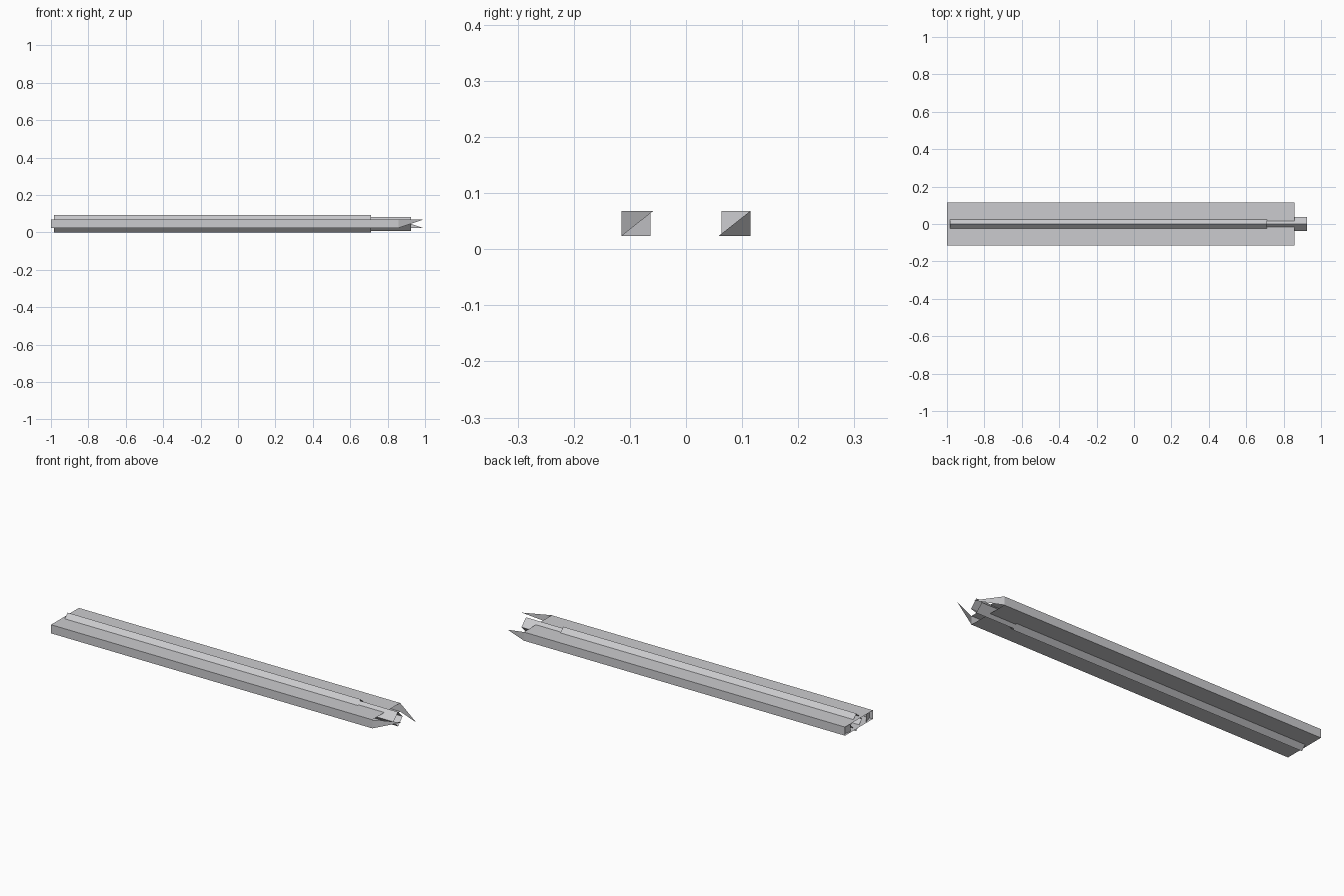
import bpy

if "Cube" in bpy.data.objects:
    bpy.data.objects.remove(bpy.data.objects["Cube"])

grey = bpy.data.materials.new("light_grey")
grey.diffuse_color = (0.6, 0.6, 0.62, 1)
grey.use_nodes = True
grey.node_tree.nodes["Principled BSDF"].inputs["Base Color"].default_value = grey.diffuse_color

W, Z0, Z1, ZC = 0.115, 0.0235, 0.0685, 0.046   # sleeve half width, bottom, top, axis


def add(name, verts, faces):
    me = bpy.data.meshes.new(name)
    me.from_pydata(verts, [], faces)
    me.materials.append(grey)
    ob = bpy.data.objects.new(name, me)
    bpy.context.collection.objects.link(ob)
    return ob


def open_tube(name, section, x0, x1):
    """Sweep a closed (y, z) section along x, leaving both ends open."""
    n = len(section)
    verts = [(x, y, z) for x in (x0, x1) for y, z in section]
    faces = [(i, i + n, (i + 1) % n + n, (i + 1) % n)[::-1] for i in range(n)]
    return add(name, verts, faces)


def diamond(r):
    return [(-r, ZC), (0, ZC - r), (r, ZC), (0, ZC + r)]


# flat outer sleeve and the two nested diamond rods
open_tube("outer_sleeve", [(-W, Z1), (-W, Z0), (W, Z0), (W, Z1)], -1.0, 0.857)
open_tube("thick_rod", diamond(0.046), -0.985, 0.71)
open_tube("thin_rod", diamond(0.0375), 0.6, 0.925)

# pointed prongs and rear flaps, repeated by a half turn about the x axis
for s, side in ((1, "front"), (-1, "back")):
    def turn(x, y, z):
        return (x, s * y, ZC + s * (z - ZC))
    add(side + "_prong", [turn(0.857, -W, Z0), turn(0.99, -0.058, Z1),
                          turn(0.857, -W, Z1)], [(0, 1, 2)])
    add(side + "_rear_flap", [turn(-0.98, -W, Z0), turn(-0.995, -0.063, Z0),
                              turn(-0.995, -0.063, Z1), turn(-0.98, -W, Z1)],
        [(0, 1, 2, 3)])
